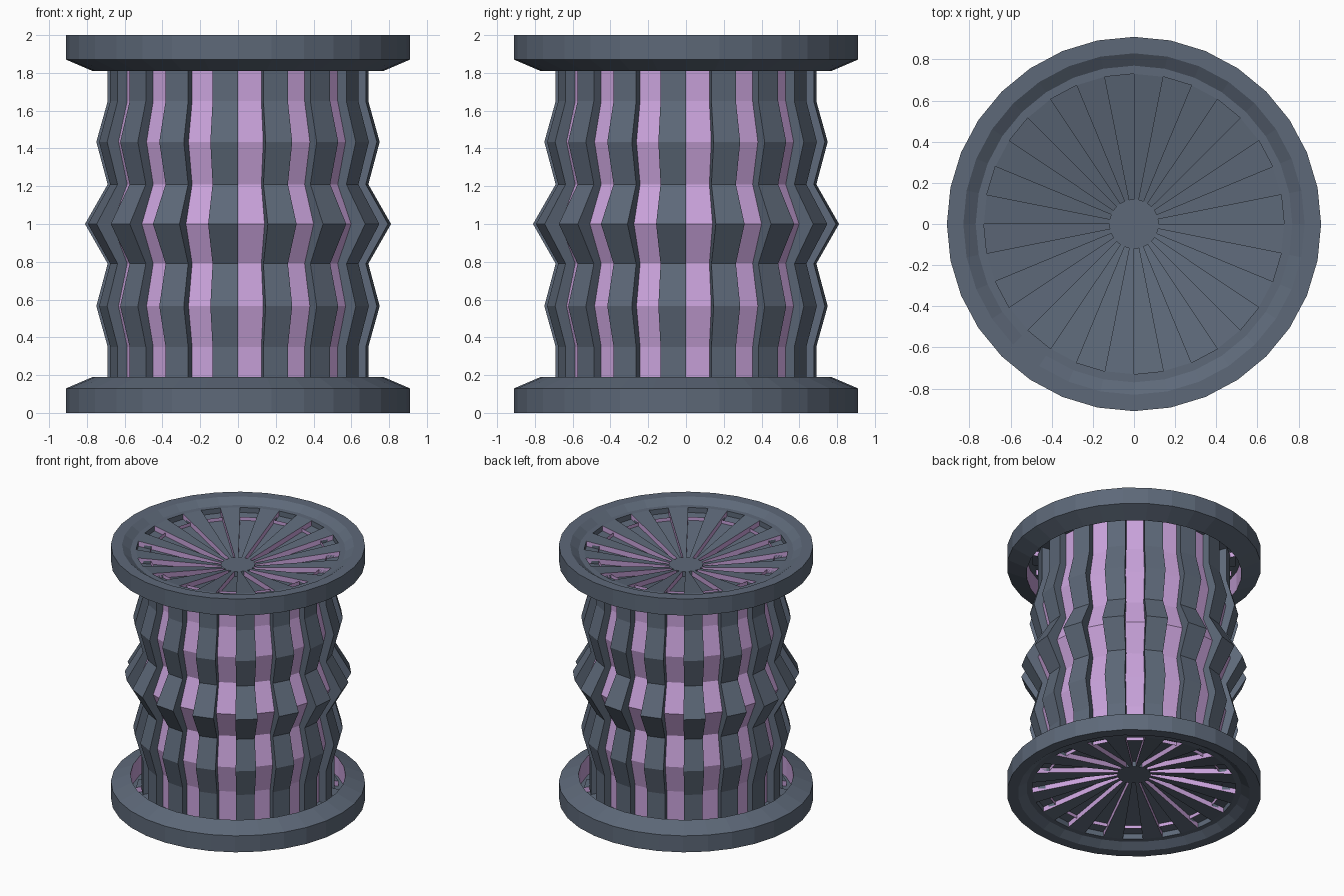
import bpy, bmesh
from math import sin, cos, pi

if "Cube" in bpy.data.objects:
    bpy.data.objects.remove(bpy.data.objects["Cube"])

N = 32
STEP = 2 * pi / N

grey = bpy.data.materials.new("slate")
grey.diffuse_color = (0.11, 0.14, 0.19, 1)
grey.use_nodes = True
grey.node_tree.nodes["Principled BSDF"].inputs["Base Color"].default_value = grey.diffuse_color
pink = bpy.data.materials.new("lilac")
pink.diffuse_color = (0.58, 0.36, 0.70, 1)
pink.use_nodes = True
pink.node_tree.nodes["Principled BSDF"].inputs["Base Color"].default_value = pink.diffuse_color


def pt(r, z, k):
    return (r * cos(k * STEP), r * sin(k * STEP), z)


def make(name, build, flip=False):
    """Run build(add) where add makes one face; flip mirrors it top to bottom."""
    bm = bmesh.new()

    def add(pts, mat=0):
        if flip:
            pts = [(x, y, 2 - z) for x, y, z in reversed(pts)]
        f = bm.faces.new([bm.verts.new(p) for p in pts])
        f.material_index = mat

    build(add)
    bmesh.ops.remove_doubles(bm, verts=bm.verts, dist=1e-5)
    me = bpy.data.meshes.new(name)
    bm.to_mesh(me)
    bm.free()
    me.materials.append(grey)
    me.materials.append(pink)
    ob = bpy.data.objects.new(name, me)
    bpy.context.collection.objects.link(ob)


def sector(add, prof, k, mat=0):
    for (r0, z0), (r1, z1) in zip(prof, prof[1:]):
        add([pt(r0, z0, k), pt(r0, z0, k + 1), pt(r1, z1, k + 1), pt(r1, z1, k)], mat)


def side(add, a, b, k, turn, mat=0):
    """Radial wall between profiles a and b at spoke k."""
    for a0, a1, b0, b1 in zip(a, a[1:], b, b[1:]):
        q = [pt(*a0, k), pt(*b0, k), pt(*b1, k), pt(*a1, k)]
        add(q[::-1] if turn else q, mat)


# Pleated wall: raised ribs alternate with recessed lilac panels
zs = [0.07, 0.35, 0.565, 0.79, 1.0, 1.21, 1.435, 1.65, 1.93]
outer = list(zip([0.69, 0.69, 0.75, 0.69, 0.81, 0.69, 0.75, 0.69, 0.69], zs))
inner = list(zip([0.635, 0.635, 0.685, 0.635, 0.72, 0.635, 0.685, 0.635, 0.635], zs))


def ribs(add):
    for k in range(1, N, 2):
        sector(add, outer, k)
        side(add, inner, outer, k, False)
        side(add, inner, outer, k + 1, True)


def panels(add):
    for k in range(0, N, 2):
        sector(add, inner, k, 1)


make("ribs", ribs)
make("recessed_panels", panels)

# Flanged rim with chamfer, lip and lilac inside wall
rim = [(0.77, 1.81), (0.91, 1.87), (0.91, 2.0), (0.83, 2.0), (0.77, 1.96), (0.73, 1.96)]


def flange(add):
    for k in range(N):
        sector(add, rim, k)
        sector(add, [(0.77, 1.96), (0.77, 1.81)], k, 1)


# Dished end: alternate wedges sunk, lilac radial walls, flat hub
high = [(0.73, 1.96), (0.12, 1.85)]
low = [(0.73, 1.92), (0.12, 1.81)]


def dish(add):
    for k in range(N):
        if k % 2:
            sector(add, high, k)
        else:
            sector(add, [high[0], low[0], low[1], high[1]], k)
            side(add, low, high, k, True, 1)
            side(add, low, high, k + 1, False, 1)
    add([pt(0.12, 1.85, k) for k in range(N)])


for where, flip in (("top", False), ("bottom", True)):
    make(where + "_rim", flange, flip)
    make(where + "_dish", dish, flip)
